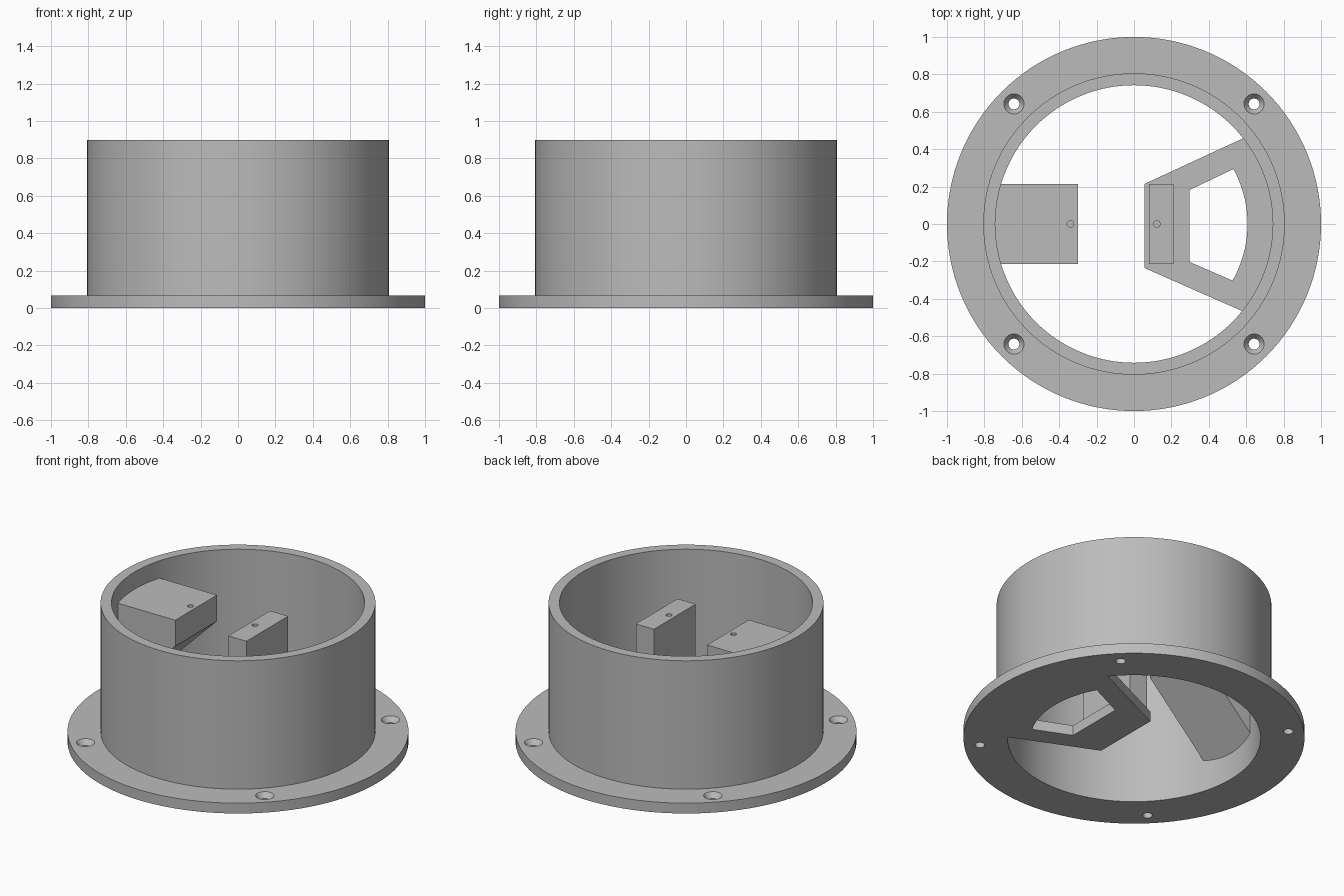
import bpy, bmesh, math
from mathutils import Matrix, Vector

if "Cube" in bpy.data.objects:
    bpy.data.objects.remove(bpy.data.objects["Cube"])

SEGMENTS = 128
WALL_IN, WALL_OUT, TOP, FLANGE = 0.742, 0.806, 0.898, 0.067
HALF_W, SEAT_Z = 0.213, 0.786

grey = bpy.data.materials.new("light grey")
grey.diffuse_color = (0.5, 0.5, 0.5, 1)
grey.use_nodes = True
grey.node_tree.nodes["Principled BSDF"].inputs["Base Color"].default_value = grey.diffuse_color


def finish(name, bm):
    """Turn a bmesh into a named object."""
    bmesh.ops.remove_doubles(bm, verts=bm.verts, dist=1e-5)
    bmesh.ops.recalc_face_normals(bm, faces=bm.faces)
    mesh = bpy.data.meshes.new(name)
    bm.to_mesh(mesh)
    bm.free()
    mesh.materials.append(grey)
    obj = bpy.data.objects.new(name, mesh)
    bpy.context.collection.objects.link(obj)
    return obj


def lathe(name, profile, at=(0, 0), segments=SEGMENTS):
    """Revolve a closed (radius, z) profile about a vertical axis."""
    bm = bmesh.new()
    verts = [bm.verts.new((r, 0, z)) for r, z in profile]
    edges = [bm.edges.new((a, b)) for a, b in zip(verts, verts[1:] + verts[:1])
             if a.co.x > 0 or b.co.x > 0]
    bmesh.ops.spin(bm, geom=verts + edges, cent=(0, 0, 0), axis=(0, 0, 1),
                   angle=math.tau, steps=segments)
    bmesh.ops.translate(bm, verts=bm.verts, vec=(at[0], at[1], 0))
    return finish(name, bm)


def rod(name, radius, z0, z1, at=(0, 0), segments=SEGMENTS):
    return lathe(name, [(0, z0), (radius, z0), (radius, z1), (0, z1)], at, segments)


def prism(name, points, offset):
    """Extrude a polygon along a vector."""
    bm = bmesh.new()
    face = bm.faces.new([bm.verts.new(p) for p in points])
    ext = bmesh.ops.extrude_face_region(bm, geom=[face], use_keep_orig=True)
    moved = [v for v in ext["geom"] if isinstance(v, bmesh.types.BMVert)]
    bmesh.ops.translate(bm, verts=moved, vec=offset)
    return finish(name, bm)


def boolean(obj, tool, operation):
    """Apply a boolean and discard the cutter."""
    mod = obj.modifiers.new("cut", 'BOOLEAN')
    mod.operation, mod.object, mod.solver = operation, tool, 'EXACT'
    bpy.context.view_layer.objects.active = obj
    bpy.ops.object.modifier_apply(modifier=mod.name)
    bpy.data.objects.remove(tool)


# Round housing: tube wall with a flange at the foot
housing = lathe("flanged_housing", [
    (WALL_IN, 0), (1, 0), (1, FLANGE), (WALL_OUT, FLANGE),
    (WALL_OUT, TOP), (WALL_IN, TOP)])

# Four countersunk screw holes
for sx in (-1, 1):
    for sy in (-1, 1):
        screw = lathe("screw_cutter", [
            (0, -0.05), (0.029, -0.05), (0.029, 0.035), (0.054, FLANGE),
            (0.054, 0.1), (0, 0.1)], (sx * 0.642, sy * 0.642), 32)
        boolean(housing, screw, 'DIFFERENCE')

# Wall block with a 45 degree underside, trimmed to the bore
block = prism("wall_block", [(x, -HALF_W, z) for x, z in (
    (-0.3, SEAT_Z), (-0.3, 0.617), (-0.8, 0.117), (-0.8, SEAT_Z))],
    (0, 2 * HALF_W, 0))
boolean(block, rod("bore", WALL_IN, -0.1, 1), 'INTERSECT')
boolean(block, rod("pilot", 0.018, SEAT_Z - 0.1, 1, (-0.34, 0), 24), 'DIFFERENCE')

# Floor bracket, level with the flange, with a curved window
bracket = prism("floor_bracket", [(x, y, 0) for x, y in (
    (0.055, 0.214), (0.055, -0.235), (0.8, -0.563), (0.8, 0.558))], (0, 0, FLANGE))
boolean(bracket, rod("bore", WALL_IN, -0.1, 1), 'INTERSECT')
window = prism("window_cutter", [(x, y, -0.05) for x, y in (
    (0.297, 0.182), (0.297, -0.203), (0.8, -0.421), (0.8, 0.422))], (0, 0, 0.2))
boolean(window, rod("window_arc", 0.607, -0.1, 1), 'INTERSECT')
boolean(bracket, window, 'DIFFERENCE')

# Upright post standing on the bracket
post = prism("support_post", [(x, y, FLANGE) for x, y in (
    (0.08, -HALF_W), (0.21, -HALF_W), (0.21, HALF_W), (0.08, HALF_W))],
    (0, 0, SEAT_Z - FLANGE))
boolean(post, rod("pilot", 0.018, SEAT_Z - 0.1, 1, (0.122, 0), 24), 'DIFFERENCE')

# Smooth the round surfaces, keep the edges crisp
for obj in (housing, block, bracket, post):
    bpy.ops.object.select_all(action='DESELECT')
    obj.select_set(True)
    bpy.context.view_layer.objects.active = obj
    bpy.ops.object.shade_smooth_by_angle(angle=math.radians(30))
